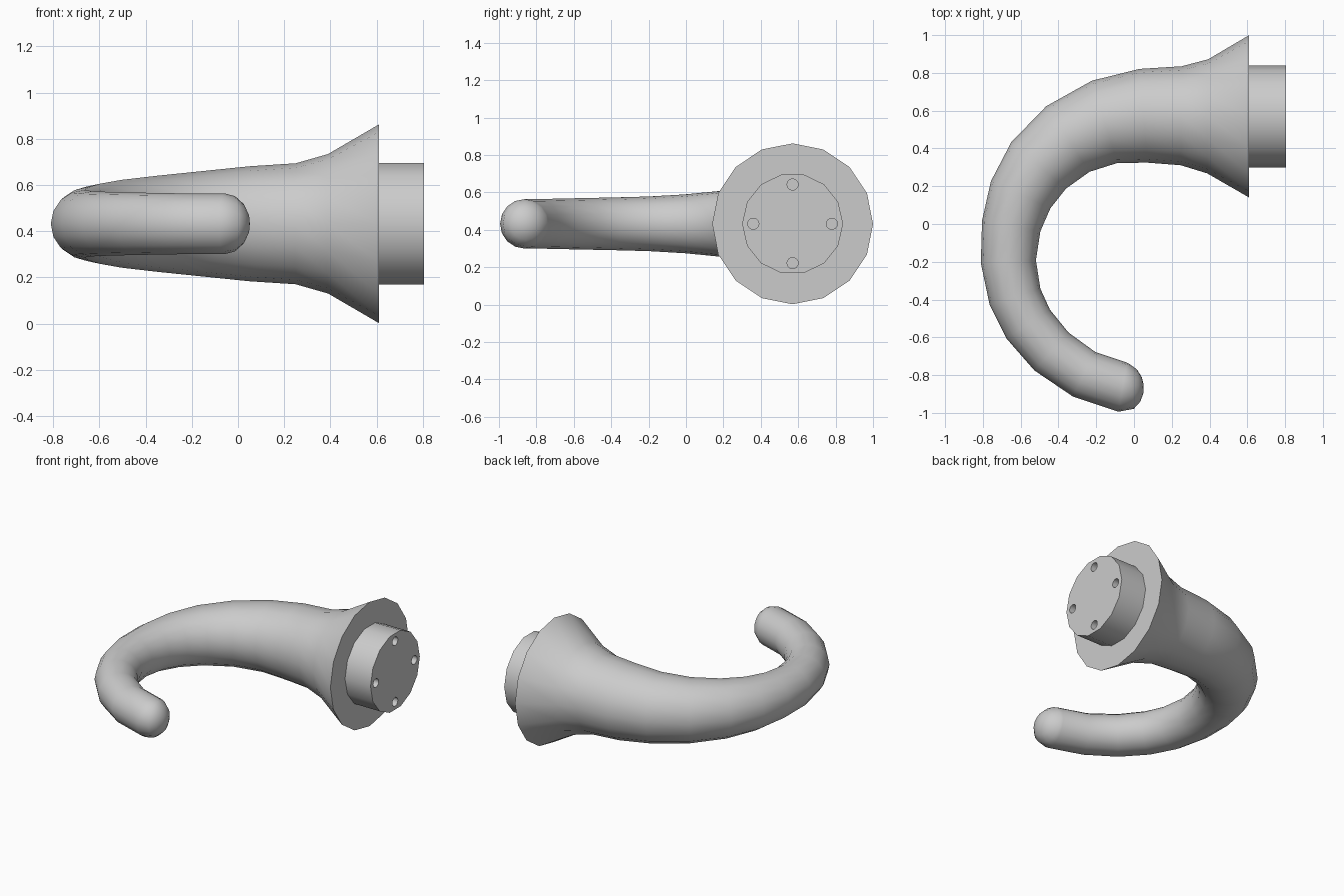
import bpy, bmesh, math
from mathutils import Vector, Matrix

if "Cube" in bpy.data.objects:
    bpy.data.objects.remove(bpy.data.objects["Cube"])

Z = 0.432          # height of the hook's centre plane
Y = 0.57           # axis of the mounting end
SIDES = 16


def finish(bm, name, angle=40):
    bmesh.ops.recalc_face_normals(bm, faces=bm.faces)
    mesh = bpy.data.meshes.new(name)
    bm.to_mesh(mesh)
    bm.free()
    obj = bpy.data.objects.new(name, mesh)
    bpy.context.collection.objects.link(obj)
    bpy.ops.object.select_all(action='DESELECT')
    obj.select_set(True)
    bpy.context.view_layer.objects.active = obj
    if angle:
        bpy.ops.object.shade_smooth_by_angle(angle=math.radians(angle))
    return obj


def add_rod(bm, x0, x1, y, z, r, sides):
    # cylinder along x with a vertex pointing straight up
    place = (Matrix.Translation(((x0 + x1) / 2, y, z))
             @ Matrix.Rotation(math.pi / 2, 4, 'Y') @ Matrix.Rotation(math.pi, 4, 'Z'))
    bmesh.ops.create_cone(bm, cap_ends=True, segments=sides, radius1=r, radius2=r,
                          depth=x1 - x0, matrix=place)


# Curved, tapering hook: (x, y, radius) along the centre line
path = [(.61, Y, .43), (.39, Y, .302), (.25, .573, .262), (.05, .573, .249),
        (-.155, .541, .228), (-.35, .45, .208), (-.505, .31, .19),
        (-.60, .155, .173), (-.65, -.01, .157), (-.665, -.2, .146),
        (-.63, -.385, .141), (-.56, -.53, .138), (-.437, -.675, .135),
        (-.265, -.795, .132), (-.06, -.864, .132)]
centres = [Vector((x, y, Z)) for x, y, r in path]
radii = [r for x, y, r in path]
tangents = []
for i in range(len(path)):
    a, b = centres[max(i - 1, 0)], centres[min(i + 1, len(path) - 1)]
    tangents.append((b - a).normalized())
tangents[-1] = Vector((.97, -.17, 0)).normalized()

# Rounded tip
tip, end = centres[-1].copy(), tangents[-1]
end_dir = Vector((.98, .1, 0)).normalized()
for deg in (25, 50, 72):
    t = math.radians(deg)
    centres.append(tip + end_dir * .112 * math.sin(t))
    radii.append(.132 * math.cos(t))
    tangents.append(end_dir)

bm = bmesh.new()
rings = []
for c, r, t in zip(centres, radii, tangents):
    side = Vector((-t.y, t.x, 0))
    rings.append([bm.verts.new(c + side * r * math.cos(k * math.tau / SIDES)
                               + Vector((0, 0, r * math.sin(k * math.tau / SIDES))))
                  for k in range(SIDES)])
for a, b in zip(rings, rings[1:]):
    for k in range(SIDES):
        j = (k + 1) % SIDES
        bm.faces.new((a[k], a[j], b[j], b[k]))
bm.faces.new(rings[0])
pole = bm.verts.new(tip + end_dir * .112)
for k in range(SIDES):
    bm.faces.new((rings[-1][k], rings[-1][(k + 1) % SIDES], pole))
finish(bm, "hook")

# Mounting plug behind the flange
bm = bmesh.new()
add_rod(bm, .60, .805, Y, Z, .27, 14)
plug = finish(bm, "mounting_plug", None)

# Four screw holes
bm = bmesh.new()
for k in range(4):
    a = k * math.pi / 2
    add_rod(bm, .68, .85, Y + .21 * math.cos(a), Z + .21 * math.sin(a), .03, 14)
cutter = finish(bm, "screw_hole_cutter", None)
cutter.hide_render = True

mod = plug.modifiers.new("screw_holes", 'BOOLEAN')
mod.operation = 'DIFFERENCE'
mod.solver = 'EXACT'
mod.object = cutter
bpy.ops.object.select_all(action='DESELECT')
plug.select_set(True)
bpy.context.view_layer.objects.active = plug
bpy.ops.object.modifier_apply(modifier=mod.name)
bpy.data.objects.remove(cutter, do_unlink=True)
bpy.ops.object.shade_smooth_by_angle(angle=math.radians(40))
